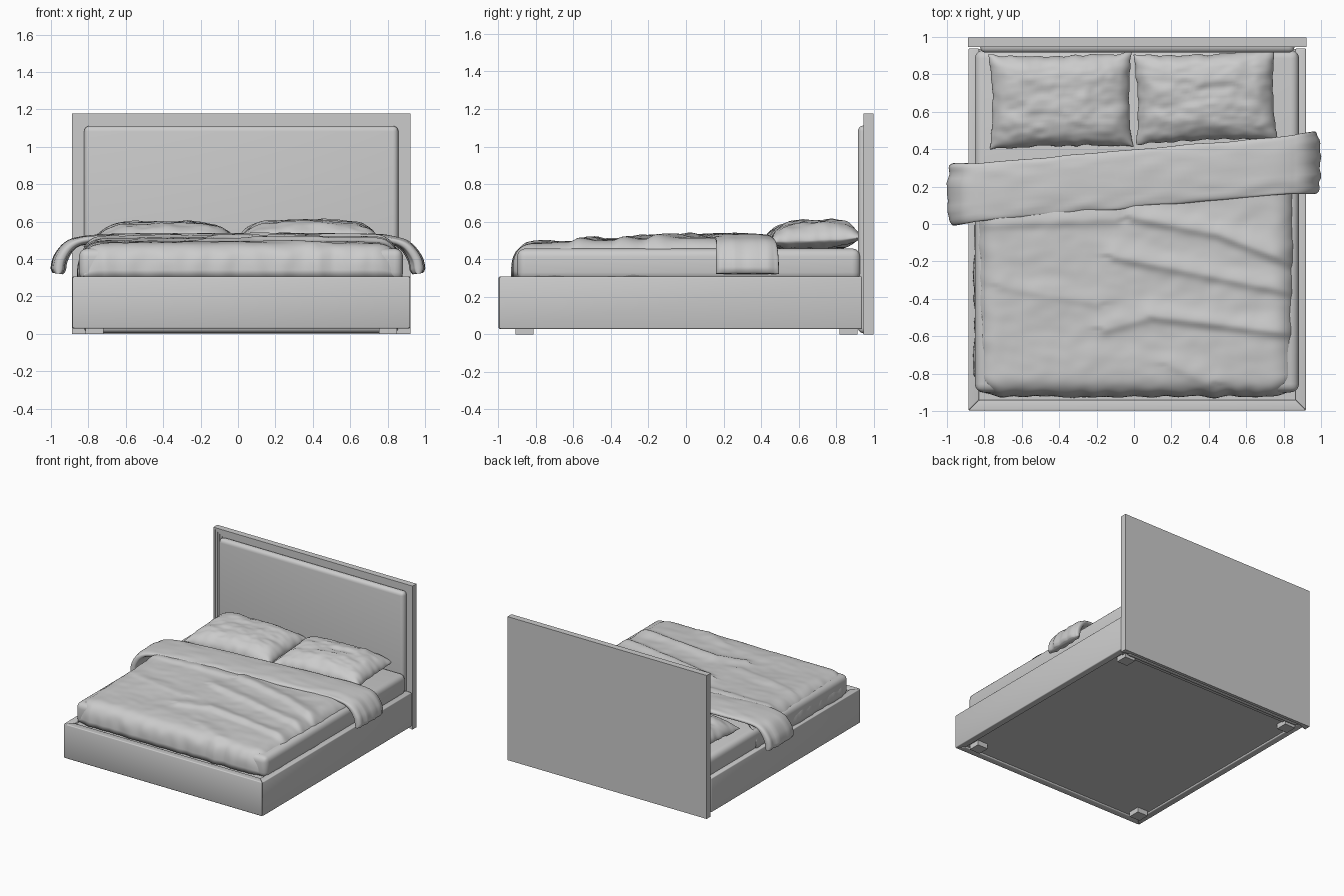
import bpy, bmesh, math
from mathutils import Vector, noise

if "Cube" in bpy.data.objects:
    bpy.data.objects.remove(bpy.data.objects["Cube"])

CX = 0.0175  # centre line of the bed frame


def finish(name, bm, angle=40):
    bmesh.ops.recalc_face_normals(bm, faces=bm.faces)
    me = bpy.data.meshes.new(name)
    bm.to_mesh(me)
    bm.free()
    ob = bpy.data.objects.new(name, me)
    bpy.context.collection.objects.link(ob)
    bpy.ops.object.select_all(action='DESELECT')
    ob.select_set(True)
    bpy.context.view_layer.objects.active = ob
    bpy.ops.object.shade_smooth_by_angle(angle=math.radians(angle))
    return ob


def prism(name, pts, a, b, axis='z', bevel=0.0, segs=3):
    """Extrude a 2D outline from a to b along z (outline xy) or y (outline xz)."""
    bm = bmesh.new()
    put = (lambda p, d: (p[0], p[1], d)) if axis == 'z' else (lambda p, d: (p[0], d, p[1]))
    lo = [bm.verts.new(put(p, a)) for p in pts]
    hi = [bm.verts.new(put(p, b)) for p in pts]
    bm.faces.new(lo)
    bm.faces.new(hi)
    for i in range(len(pts)):
        j = (i + 1) % len(pts)
        bm.faces.new((lo[i], lo[j], hi[j], hi[i]))
    if bevel:
        bmesh.ops.bevel(bm, geom=bm.edges[:], offset=bevel, segments=segs,
                        profile=0.5, affect='EDGES')
    return finish(name, bm)


def box(name, x0, x1, y0, y1, z0, z1, bevel=0.0, segs=3):
    return prism(name, [(x0, y0), (x1, y0), (x1, y1), (x0, y1)], z0, z1, 'z', bevel, segs)


def sheet(name, nu, nv, f, wrap=False, caps=False, weld=False):
    """Grid surface from f(u, v) with u, v in 0..1; wrap closes it around v."""
    bm = bmesh.new()
    rows = nv if wrap else nv + 1
    g = [[bm.verts.new(f(i / nu, j / nv)) for j in range(rows)] for i in range(nu + 1)]
    for i in range(nu):
        for j in range(nv):
            k = (j + 1) % rows
            bm.faces.new((g[i][j], g[i + 1][j], g[i + 1][k], g[i][k]))
    if caps:
        bm.faces.new(g[0])
        bm.faces.new(g[-1])
    if weld:
        bmesh.ops.remove_doubles(bm, verts=bm.verts, dist=1e-5)
    return finish(name, bm, 75)


def spline(pts, t):
    """Catmull-Rom point at t in 0..1."""
    n = len(pts) - 1
    i = min(int(t * n), n - 1)
    s = t * n - i
    a, b, c, d = (Vector(pts[max(0, min(n, i + k))]) for k in (-1, 0, 1, 2))
    return 0.5 * (2 * b + (c - a) * s + (2 * a - 5 * b + 4 * c - d) * s * s
                  + (3 * b - a - 3 * c + d) * s ** 3)


def nz(x, y, z=0.0):
    return noise.noise(Vector((x, y, z)))


# Headboard: back panel, stepped moulding, padded panel
box("headboard_back", CX - 0.904, CX + 0.904, 0.972, 0.998, 0, 1.177)
for i in range(4):
    w, t = 0.904 - 0.016 * i, 1.177 - 0.016 * i
    v, s = w - 0.016, t - 0.016
    outline = [(CX - w, 0), (CX - w, t), (CX + w, t), (CX + w, 0),
               (CX + v, 0), (CX + v, s), (CX - v, s), (CX - v, 0)]
    prism(f"headboard_moulding_{i + 1}", outline, 0.947 + 0.006 * i, 0.975, 'y')
box("headboard_pad", CX - 0.84, CX + 0.84, 0.916, 0.98, 0.005, 1.112, 0.03, 5)

# Bed frame: mitred rails, base panel and feet
W, T = 0.903, 0.058
prism("foot_rail", [(CX - W, -0.998), (CX + W, -0.998), (CX + W - T, -0.998 + T),
                    (CX - W + T, -0.998 + T)], 0.028, 0.308, bevel=0.007)
for side, sg in (("left", -1), ("right", 1)):
    prism(f"{side}_rail", [(CX + sg * W, -0.998), (CX + sg * W, 0.938),
                           (CX + sg * (W - T), 0.938), (CX + sg * (W - T), -0.998 + T)],
          0.028, 0.308, bevel=0.007)
    for end, y in (("front", -0.86), ("back", 0.865)):
        x = CX + sg * 0.785
        box(f"{end}_{side}_foot", x - 0.048, x + 0.048, y - 0.048, y + 0.048, 0, 0.06)
box("head_rail", CX - W + T, CX + W - T, 0.88, 0.936, 0.03, 0.3)
box("base_panel", CX - W + T, CX + W - T, -0.945, 0.9, 0.04, 0.29)

# Mattress
box("mattress", CX - 0.868, CX + 0.865, -0.9, 0.93, 0.285, 0.457, 0.045, 5)

# Duvet: domed sheet with hanging edges and long diagonal folds
FOLDS = [(0.0, 0.04, 0.45, -0.05, 0.020), (0.45, -0.05, 0.84, -0.2, 0.022),
         (-0.1, -0.17, 0.84, -0.36, 0.018), (-0.15, -0.56, 0.1, -0.49, 0.014),
         (0.1, -0.49, 0.84, -0.58, 0.020), (-0.8, 0.0, -0.1, 0.03, 0.012),
         (-0.7, -0.33, -0.2, -0.42, 0.008), (0.2, -0.75, 0.4, -0.85, 0.008)]


def fold_height(x, y):
    h = 0
    p = Vector((x, y))
    for x0, y0, x1, y1, a in FOLDS:
        s, d = Vector((x0, y0)), Vector((x1 - x0, y1 - y0))
        k = max(0, min(1, (p - s).dot(d) / d.length_squared))
        q = p - (s + d * k)
        width = 0.03 if q.y < 0 else 0.06
        h = max(h, a * math.exp(-(q.length / width) ** 2))
    return h


def duvet(u, v):
    u = 2 * u - 1
    tu = max(0, (abs(u) - 0.78) / 0.22) * math.pi / 2
    tv = max(0, (0.16 - v) / 0.16) * math.pi / 2
    su, sv = math.sin(tu) ** 0.9, math.sin(tv) ** 0.9
    sg = 1 if u > 0 else -1
    x = 0.72 * min(abs(u) / 0.78, 1) + 0.145 * su - 0.03 * su * sv
    y = -0.81 + 1.12 * max(0, (v - 0.16) / 0.84) - 0.115 * sv + 0.03 * su * sv
    # vertical wrinkles on the hanging edges
    x += su * 0.010 * nz(y * 13, 3.1, tu)
    y -= sv * 0.012 * nz(x * sg * 13, 7.7, tv)
    x = x * sg + 0.01
    drop = max(0, math.cos(tu)) ** 0.75 * max(0, math.cos(tv)) ** 0.65
    top = 0.48 + 0.03 * min(1, (y + 0.85) / 0.8) + 0.008 * (1 - x * x)
    top += fold_height(x, y) + 0.006 * nz(x * 4, y * 6) + 0.003 * nz(x * 11, y * 15, 2)
    return x, y, 0.306 + (top - 0.306) * drop


ob = sheet("duvet", 130, 110, duvet)
m = ob.modifiers.new("thickness", 'SOLIDIFY')
m.thickness = 0.012
m.offset = -1 if ob.data.polygons[7000].normal.z > 0 else 1

# Turned-back band lying across the bed and hanging over both sides
HALF = [(0.962, 0.322), (0.948, 0.40), (0.89, 0.475), (0.79, 0.505), (0.6, 0.512), (0.3, 0.514)]
PATH = [(-x, z) for x, z in HALF] + [(0, 0.514)] + HALF[::-1]


def band(u, v):
    p = spline(PATH, u)
    d = (spline(PATH, min(1, u + 0.01)) - spline(PATH, max(0, u - 0.01))).normalized()
    n = Vector((-d.y, d.x))
    a = 2 * math.pi * v
    c, s = math.cos(a), math.sin(a)
    edge = min(1, min(u, 1 - u) / 0.05 + 0.35) ** 0.5
    hang = max(0, (abs(p.x) - 0.85) / 0.12)
    half = 0.155 + 0.012 * hang + 0.008 * nz(p.x * 5, c * 2)
    off = (0.024 + 0.016 * hang) * edge * math.copysign(abs(s) ** 0.6, s)
    off += 0.005 * nz(p.x * 6, c * 3, 4) + hang * 0.012 * nz(c * 4, p.x * 3, 9)
    y = 0.243 + 0.088 * p.x + half * math.copysign(abs(c) ** 0.85, c)
    return p.x + n.x * off, y, p.y + n.y * off


sheet("turned_back_band", 120, 40, band, wrap=True, caps=True)


# Pillows: stuffed cushions with wavy seams and pulled-out corners
def pillow(name, cx, cy, a, b, z, rot, seed):
    def half(sign):
        def f(u, v):
            u = math.sin((u - 0.5) * math.pi)
            v = math.sin((v - 0.5) * math.pi)
            x = a * u * (1 - 0.045 * (1 - v * v))
            y = b * v * (1 - 0.05 * (1 - u * u))
            x += 0.008 * abs(u) ** 6 * nz(v * 5, seed, u)
            y += 0.010 * abs(v) ** 6 * nz(u * 7, seed + 3, v)
            k = (max(0, 1 - u ** 4) * max(0, 1 - v ** 4)) ** 0.55
            h = (0.105 if sign > 0 else 0.05) * k
            crease = nz(u * 3, v * 3, seed) + 0.6 * nz(u * 7, v * 7, seed + 5)
            h += 0.012 * k * crease
            zz = z + sign * h + 0.012 * v + 0.008 * nz(u * 3, v * 3, seed + 8) * (1 - k)
            c, s = math.cos(rot), math.sin(rot)
            return cx + x * c - y * s, cy + x * s + y * c, zz
        return f
    top, low = half(1), half(-1)
    return sheet(name, 56, 96, lambda u, v: top(u, 2 * v) if v <= 0.5 else low(u, 2 - 2 * v),
                 wrap=True, weld=True)


pillow("left_pillow", -0.392, 0.658, 0.382, 0.252, 0.493, 0.02, 1.3)
pillow("right_pillow", 0.382, 0.678, 0.378, 0.24, 0.502, 0.035, 6.2)
